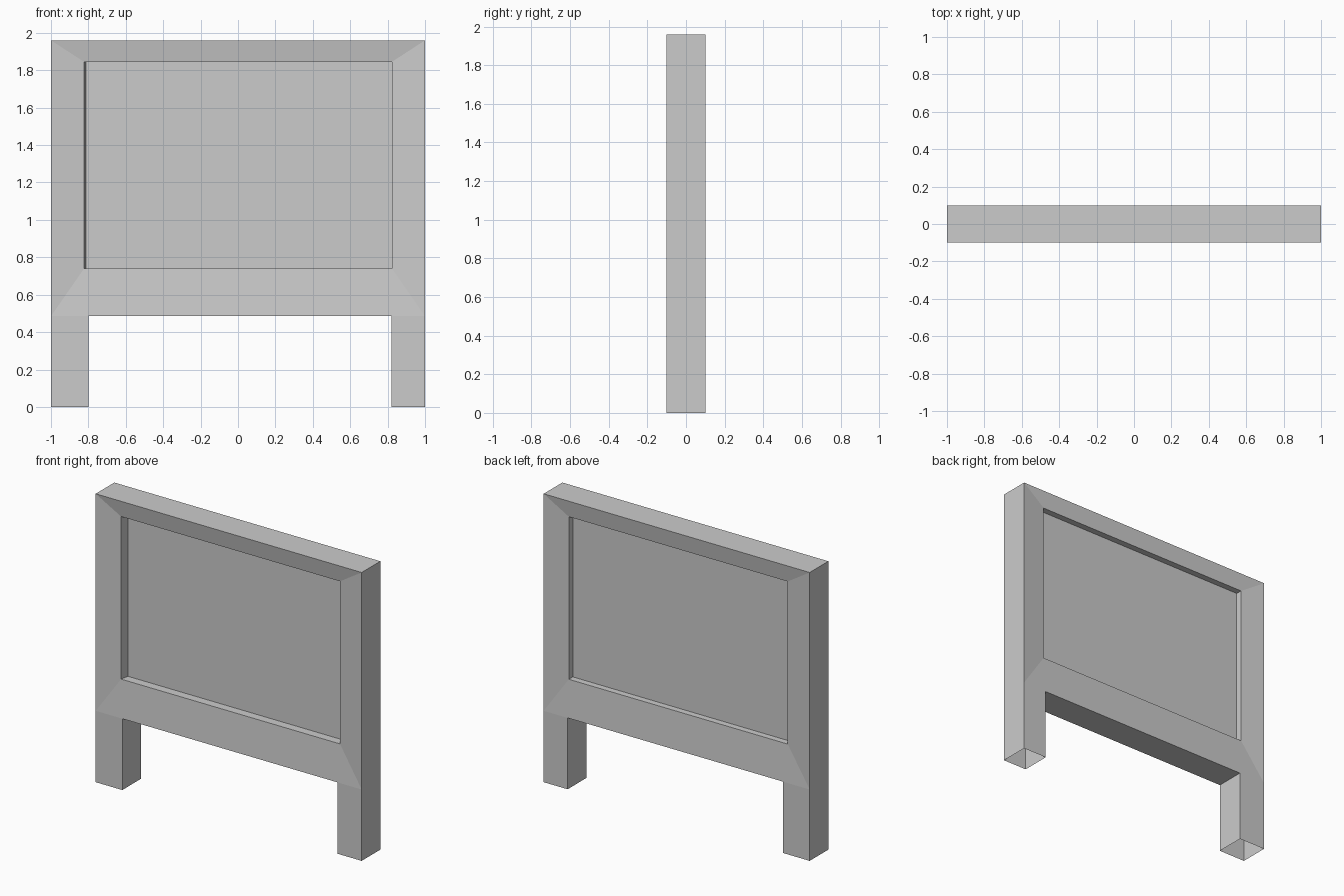
import bpy, bmesh

if "Cube" in bpy.data.objects:
    bpy.data.objects.remove(bpy.data.objects["Cube"])

W, D = 1.0, 0.1            # half width, half depth
Z0, Z1 = 0.485, 1.96       # board bottom and top
LEG_L, LEG_R = -0.80, 0.82  # inner faces of the two legs


def finish(bm, name):
    bmesh.ops.recalc_face_normals(bm, faces=bm.faces)
    me = bpy.data.meshes.new(name)
    bm.to_mesh(me)
    bm.free()
    ob = bpy.data.objects.new(name, me)
    bpy.context.collection.objects.link(ob)
    return ob


def ring(bm, x0, x1, z0, z1, y):
    return [bm.verts.new(p) for p in
            ((x0, y, z0), (x1, y, z0), (x1, y, z1), (x0, y, z1))]


# Board: rings from front panel, over the sloped frame, to back panel
bm = bmesh.new()
rings = [ring(bm, *r) for r in (
    (-0.812, 0.823, 0.74, 1.845, -0.022),
    (-0.823, 0.823, 0.74, 1.845, -0.08),
    (-W, W, Z0, Z1, -D),
    (-W, W, Z0, Z1, D),
    (-0.823, 0.823, 0.74, 1.845, 0.083),
    (-0.823, 0.823, 0.74, 1.845, 0.04))]
bm.faces.new(rings[0])
bm.faces.new(rings[-1])
for k, (a, b) in enumerate(zip(rings, rings[1:])):
    for i in range(4):
        if k == 2 and i == 0:
            # underside; the part between the legs is kept below
            continue
        j = (i + 1) % 4
        bm.faces.new((a[i], a[j], b[j], b[i]))
# Underside between the legs
f, b = rings[2], rings[3]
fl, fr = (bm.verts.new((x, -D, Z0)) for x in (LEG_L, LEG_R))
bl, br = (bm.verts.new((x, D, Z0)) for x in (LEG_L, LEG_R))
bm.faces.new((fl, fr, br, bl))
finish(bm, "framed_board")

# Legs: square tubes, open at the foot
for name, x0, x1 in (("left_leg", -W, LEG_L), ("right_leg", LEG_R, W)):
    bm = bmesh.new()
    lo, hi = ([bm.verts.new(p) for p in
               ((x0, -D, z), (x1, -D, z), (x1, D, z), (x0, D, z))]
              for z in (0, Z0))
    for i in range(4):
        j = (i + 1) % 4
        bm.faces.new((lo[i], lo[j], hi[j], hi[i]))
    finish(bm, name)
